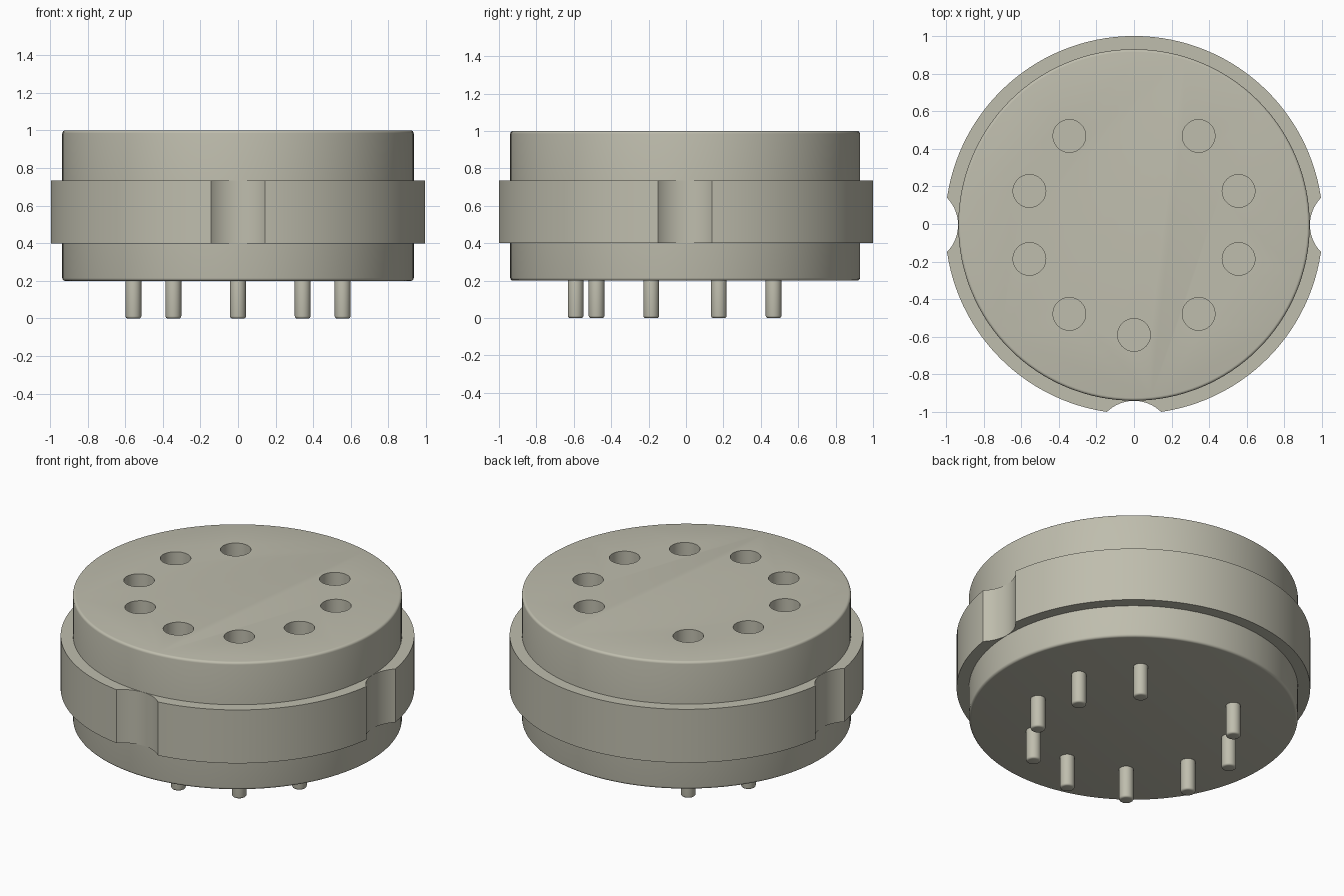
import bpy
import math

default = bpy.data.objects.get("Cube")
if default:
    bpy.data.objects.remove(default, do_unlink=True)

CY = -0.005          # common axis of the round parts
BODY_R, RING_R = 0.935, 1.005
PIN_CIRCLE = 0.585

mat = bpy.data.materials.new("warm grey plastic")
mat.use_nodes = True
colour = (0.52, 0.51, 0.42, 1)
mat.diffuse_color = colour
mat.node_tree.nodes["Principled BSDF"].inputs["Base Color"].default_value = colour


def cylinder(name, radius, z0, z1, x=0, y=0, sides=128):
    bpy.ops.mesh.primitive_cylinder_add(
        vertices=sides, radius=radius, depth=z1 - z0,
        location=(x, y + CY, (z0 + z1) / 2))
    obj = bpy.context.object
    obj.name = name
    obj.data.materials.append(mat)
    return obj


def apply(obj, mod):
    bpy.context.view_layer.objects.active = obj
    bpy.ops.object.modifier_apply(modifier=mod.name)


def bevel(obj, width):
    mod = obj.modifiers.new("rounded rim", "BEVEL")
    mod.width = width
    mod.segments = 4
    mod.limit_method = "ANGLE"
    mod.angle_limit = math.radians(60)
    apply(obj, mod)


def cut(obj, cutter):
    mod = obj.modifiers.new("cut", "BOOLEAN")
    mod.operation = "DIFFERENCE"
    mod.solver = "EXACT"
    mod.object = cutter
    apply(obj, mod)
    bpy.data.objects.remove(cutter, do_unlink=True)


def smooth(obj):
    bpy.ops.object.select_all(action="DESELECT")
    obj.select_set(True)
    bpy.context.view_layer.objects.active = obj
    bpy.ops.object.shade_smooth_by_angle(angle=math.radians(32))


# Round body with softened rims
body = cylinder("body", BODY_R, 0.2, 1.0)
bevel(body, 0.015)

# Nine sockets and pins on a ten-place circle, the back place left empty
for i in range(9):
    a = math.radians(126 + 36 * i)
    x, y = PIN_CIRCLE * math.cos(a), PIN_CIRCLE * math.sin(a)
    cut(body, cylinder("socket_cutter", 0.087, 0.4, 1.2, x, y, 48))
    pin = cylinder(f"pin_{i + 1}", 0.042, 0.0, 0.22, x, y, 32)
    bevel(pin, 0.012)
    smooth(pin)
smooth(body)

# Raised collar, hollow around the body
collar = cylinder("collar", RING_R, 0.4, 0.735)
cut(collar, cylinder("bore_cutter", 0.92, 0.3, 0.9))

# Scooped notches at the front and both sides
NOTCH_R = 0.206
reach = BODY_R + 0.001 + NOTCH_R
for x, y in ((0, -reach), (reach, 0), (-reach, 0)):
    cut(collar, cylinder("notch_cutter", NOTCH_R, 0.3, 0.9, x, y, 96))
smooth(collar)
